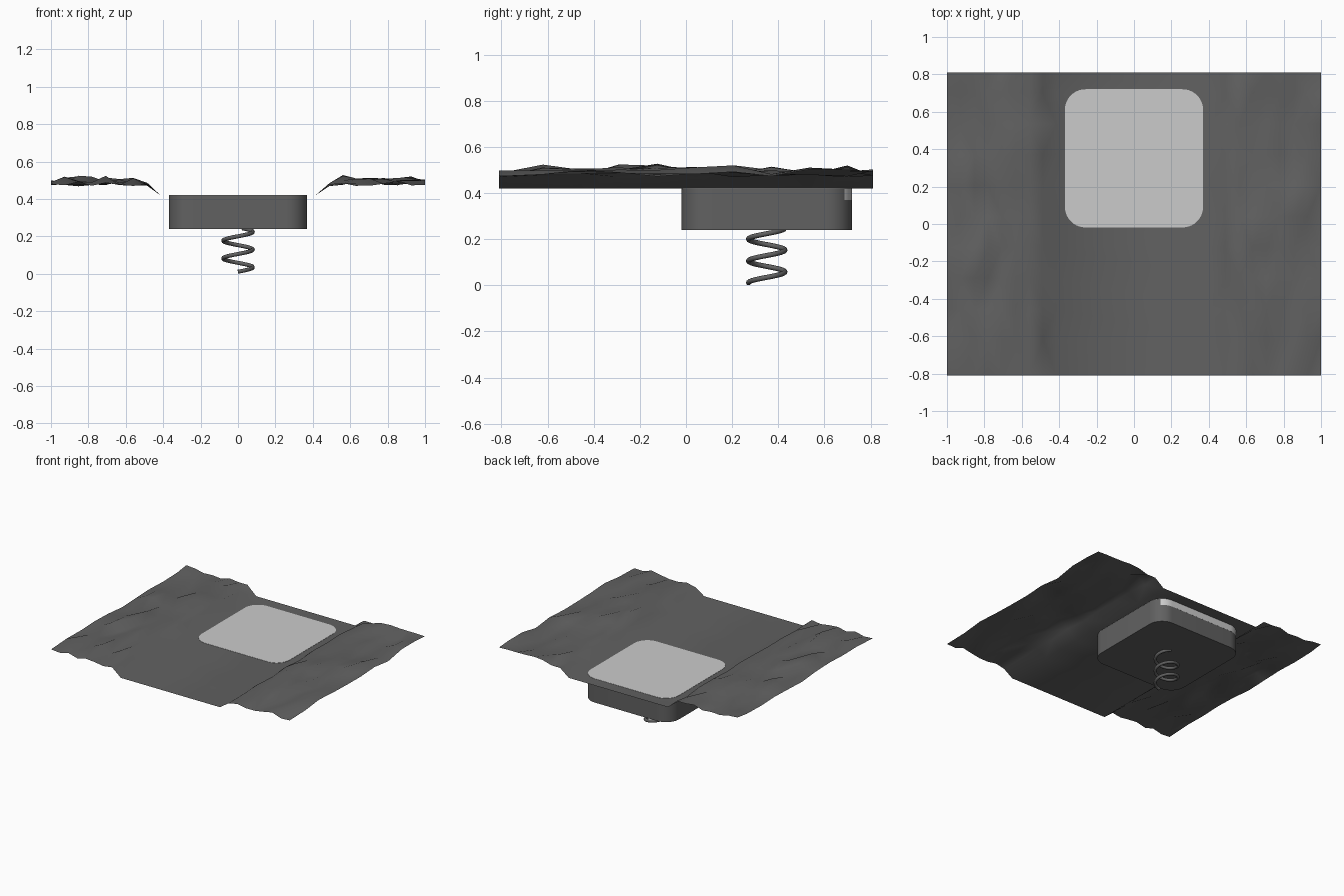
import bpy, bmesh, math, random

if "Cube" in bpy.data.objects:
    bpy.data.objects.remove(bpy.data.objects["Cube"])

random.seed(7)
dark = bpy.data.materials.new("dark_grey")
dark.diffuse_color = (0.12, 0.12, 0.12, 1)
dark.use_nodes = True
dark.node_tree.nodes["Principled BSDF"].inputs["Base Color"].default_value = dark.diffuse_color


def finish(name, bm, mat=None, angle=30):
    bmesh.ops.recalc_face_normals(bm, faces=bm.faces)
    me = bpy.data.meshes.new(name)
    bm.to_mesh(me)
    bm.free()
    ob = bpy.data.objects.new(name, me)
    bpy.context.collection.objects.link(ob)
    if mat:
        me.materials.append(mat)
    bpy.ops.object.select_all(action='DESELECT')
    ob.select_set(True)
    bpy.context.view_layer.objects.active = ob
    bpy.ops.object.shade_smooth_by_angle(angle=math.radians(angle))
    return ob


def rounded_slab(name, cx, cy, half, radius, z0, z1, mat=None, top=True):
    bm = bmesh.new()
    ring = []
    for q in range(4):
        mid = math.pi / 4 + q * math.pi / 2
        sx, sy = math.copysign(1, math.cos(mid)), math.copysign(1, math.sin(mid))
        for i in range(11):
            a = (q + i / 10) * math.pi / 2
            ring.append((cx + sx * (half - radius) + radius * math.cos(a),
                         cy + sy * (half - radius) + radius * math.sin(a)))
    low = [bm.verts.new((x, y, z0)) for x, y in ring]
    high = [bm.verts.new((x, y, z1)) for x, y in ring]
    n = len(ring)
    for i in range(n):
        j = (i + 1) % n
        bm.faces.new((low[i], low[j], high[j], high[i]))
    bm.faces.new(low[::-1])
    if top:
        bm.faces.new(high)
    return finish(name, bm, mat)


# Ground sheet: flat path in the middle, uneven banks on both sides
bank = [0.415 + 0.0731 * i for i in range(9)]
xs = [-x for x in reversed(bank)] + bank
ys = [-0.81] + [-0.62 + 0.165 * i for i in range(9)] + [0.81]
bm = bmesh.new()
grid = []
for y in ys:
    row = []
    for x in xs:
        d = abs(x)
        if d < 0.42:
            z = 0.42
        elif d < 0.5:
            z = random.uniform(0.468, 0.492)
        elif d > 0.99 or abs(y) > 0.8:
            z = random.uniform(0.468, 0.503)
        else:
            z = random.triangular(0.467, 0.532, 0.485)
        row.append(bm.verts.new((x, y, z)))
    grid.append(row)
for a, b in zip(grid, grid[1:]):
    for i in range(len(xs) - 1):
        bm.faces.new((a[i], a[i + 1], b[i + 1], b[i]))
bmesh.ops.triangulate(bm, faces=bm.faces)
ground = finish("ground_sheet", bm, dark, 60)
if ground.data.polygons[0].normal.z < 0:
    ground.data.flip_normals()

# Pressure plate: dark casing with a light cap in its upper part
rounded_slab("plate_casing", 0, 0.35, 0.37, 0.11, 0.24, 0.418, dark)
rounded_slab("plate_cap", 0, 0.351, 0.3695, 0.11, 0.37, 0.4215)

# Coil spring under the plate
cu = bpy.data.curves.new("spring", 'CURVE')
cu.dimensions = '3D'
cu.bevel_depth = 0.011
cu.bevel_resolution = 3
cu.use_fill_caps = True
turns, steps = 2.45, 100
sp = cu.splines.new('POLY')
sp.points.add(steps)
for i, p in enumerate(sp.points):
    t = i / steps
    a = -math.pi / 2 + t * turns * 2 * math.pi
    p.co = (0.079 * math.cos(a), 0.35 + 0.079 * math.sin(a), 0.011 + 0.232 * t, 1)
spring = bpy.data.objects.new("spring", cu)
bpy.context.collection.objects.link(spring)
cu.materials.append(dark)
bpy.ops.object.select_all(action='DESELECT')
spring.select_set(True)
bpy.context.view_layer.objects.active = spring
bpy.ops.object.convert(target='MESH')
bpy.ops.object.shade_smooth_by_angle(angle=math.radians(40))
